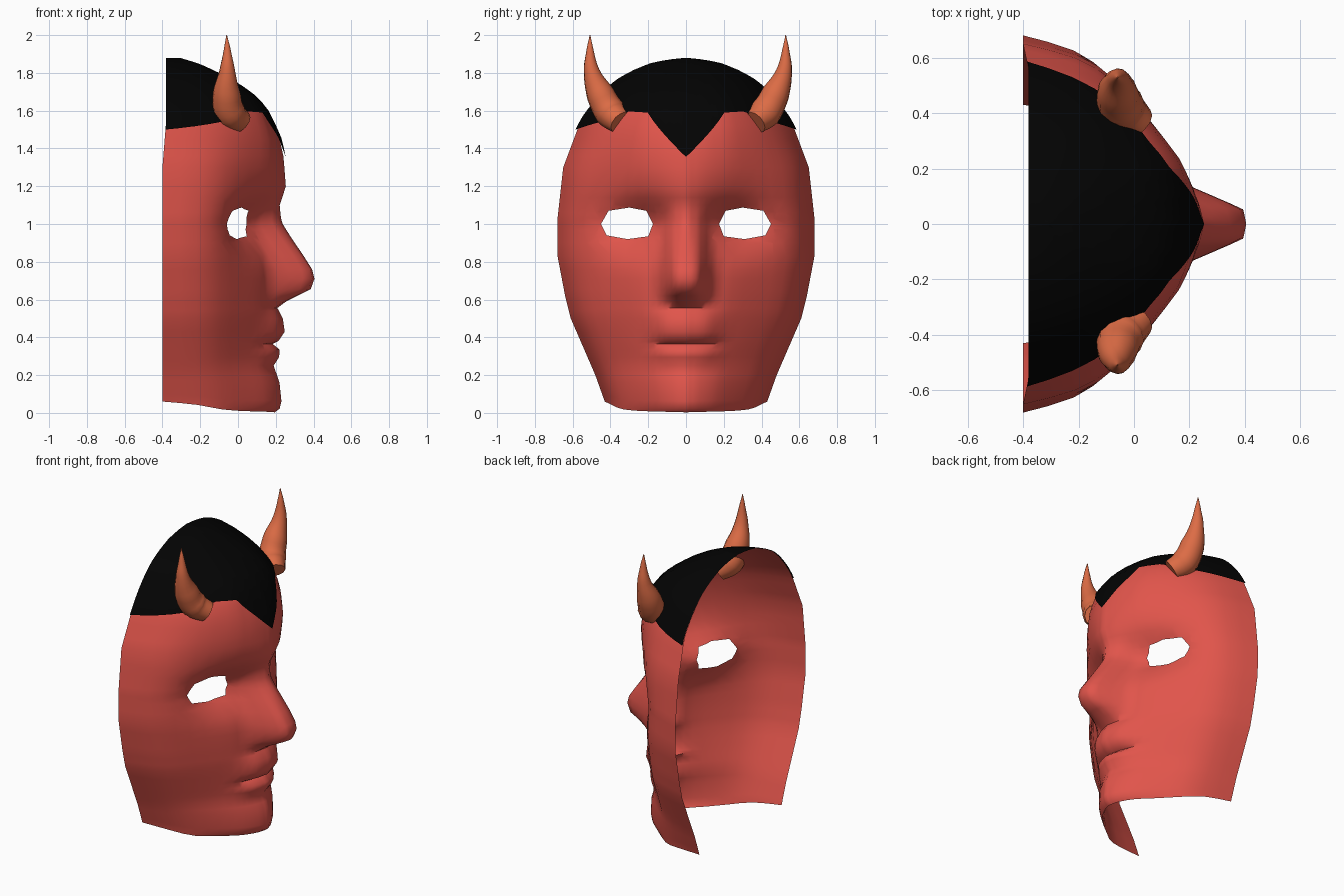
import bpy, bmesh
from math import sin, pi, exp
from mathutils import Vector

if "Cube" in bpy.data.objects:
    bpy.data.objects.remove(bpy.data.objects["Cube"])


def lerp(points, v):
    """Piecewise linear lookup in a list of (key, value)."""
    if v <= points[0][0]:
        return points[0][1]
    for (a, p), (b, q) in zip(points, points[1:]):
        if v <= b:
            return p + (q - p) * (v - a) / (b - a)
    return points[-1][1]


# Profiles: half width, plain centre line, features and cross-sections
WIDTH = [(0, .42), (.06, .43), (.2, .48), (.5, .61), (.62, .64), (.83, .68), (1.03, .68), (1.3, .65),
         (1.5, .575), (1.56, .545), (1.63, .495), (1.7, .435), (1.76, .37), (1.81, .285), (1.85, .19), (1.87, .1), (1.88, 0)]
CENTRE = [(0, .19), (.02, .22), (.06, .23), (.16, .22), (.26, .185), (.54, .205), (1.0, .205), (1.2, .255), (1.36, .24),
          (1.45, .22), (1.52, .19), (1.6, .15), (1.67, .095), (1.74, 0), (1.8, -.11), (1.85, -.22), (1.88, -.32)]
NOSE = [(.555, 0), (.59, .05), (.655, .18), (.71, .2), (.76, .188), (.9, .105), (1.03, .03), (1.1, 0)]
LIPS = [(.25, 0), (.295, .03), (.335, .03), (.365, -.01), (.38, .02), (.43, .05), (.5, .035), (.54, .012), (.56, 0)]
CHEEK = [(0, 1), (.12, .975), (.2, .945), (.29, .905), (.38, .85), (.47, .78), (.57, .70), (.68, .605), (.78, .515),
         (.86, .415), (.92, .3), (.965, .15), (1, 0)]
BROW = [(0, 1), (.2, .98), (.38, .93), (.47, .87), (.57, .79), (.68, .68), (.8, .52), (.89, .35), (.95, .18), (1, 0)]
HAIRLINE = [(0, 1.355), (.38, 1.59), (.6, 1.597), (.75, 1.55), (.89, 1.525), (1, 1.5)]
BOTTOM = [(0, .003), (.6, .01), (.82, .02), (1, .06)]
EYE = [(.175, 1.0), (.2, .935), (.31, .92), (.42, .94), (.45, 1.0), (.41, 1.07), (.3, 1.087), (.21, 1.07)]
COLUMNS = [0, .04, .08, .115, .16, .2, .25, .31, .38, .47, .57, .68, .78, .86, .92, .965, 1]


def surface(q, z, grow=0.0):
    """Point on the mask at height z; q runs -1..1 from side to side."""
    a = abs(q)
    back = lerp([(1.3, -.4), (1.55, -.38)], z)
    y = a * lerp(WIDTH, z)
    high = lerp([(1.25, 0), (1.58, 1)], z)
    section = lerp(CHEEK, a) * (1 - high) + lerp(BROW, a) * high
    x = back + (lerp(CENTRE, z) - back) * section
    # nose with a flat ridge and sloping sides, then lips
    ridge = lerp([(.68, .05), (1.03, .075)], z)
    foot = lerp([(.62, .15), (.75, .155), (1.03, .11)], z)
    x += lerp(NOSE, z) * lerp([(ridge, 1), (foot, 0)], y)
    x += lerp(LIPS, z) * lerp([(.11, 1), (.21, 0)], y)
    # eye sockets
    x -= .135 * exp(-((y - .25) / .17) ** 2 - ((z - 1.0) / .14) ** 2)
    x += grow * (1 - a ** 4)
    y *= 1 + grow * 1.5
    return Vector((x, y if q > 0 else -y, z))


def material(name, color):
    m = bpy.data.materials.new(name)
    m.diffuse_color = (*color, 1)
    m.use_nodes = True
    m.node_tree.nodes["Principled BSDF"].inputs["Base Color"].default_value = m.diffuse_color
    return m


def grid(bm, rows, point):
    """Sheet of quads; point(q, r) gives each position."""
    qs = [-c for c in COLUMNS[:0:-1]] + COLUMNS
    v = [[bm.verts.new(point(q, r)) for q in qs] for r in rows]
    for lo, hi in zip(v, v[1:]):
        for i in range(len(qs) - 1):
            bm.faces.new((lo[i], lo[i + 1], hi[i + 1], hi[i]))


def finish(bm, name, mat, angle=60):
    bmesh.ops.remove_doubles(bm, verts=bm.verts, dist=.0005)
    me = bpy.data.meshes.new(name)
    bm.to_mesh(me)
    bm.free()
    ob = bpy.data.objects.new(name, me)
    bpy.context.collection.objects.link(ob)
    me.materials.append(mat)
    bpy.ops.object.select_all(action='DESELECT')
    ob.select_set(True)
    bpy.context.view_layer.objects.active = ob
    bpy.ops.object.shade_smooth_by_angle(angle=angle * pi / 180)
    return ob


def cut_eye(bm, side):
    """Slice the sheet along the eye outline and drop the inside."""
    pts = [Vector((0, side * y, z)) for y, z in EYE]
    edges = []
    mid = sum(pts, Vector()) / len(pts)
    for p, q in zip(pts, pts[1:] + pts[:1]):
        n = Vector((1, 0, 0)).cross(q - p).normalized()
        edges.append((p, n if n.dot(mid - p) < 0 else -n))
    for p, n in edges:
        faces = [f for f in bm.faces
                 if any(.16 < side * v.co.y < .47 for v in f.verts)
                 and max(v.co.z for v in f.verts) > .915 and min(v.co.z for v in f.verts) < 1.09]
        geom = set(faces)
        for f in faces:
            geom.update(f.edges)
            geom.update(f.verts)
        bmesh.ops.bisect_plane(bm, geom=list(geom), dist=1e-5, plane_co=p, plane_no=n)
    inside = []
    for f in bm.faces:
        c = f.calc_center_median()
        if all((c - p).dot(n) < 0 for p, n in edges):
            inside.append(f)
    bmesh.ops.delete(bm, geom=inside, context='FACES')


red = material("red_skin", (.75, .09, .07))
black = material("black_hair", (.001, .001, .001))
orange = material("orange_horn", (.72, .15, .06))

# Face shell with eye holes; rows follow the profile heights
heights = [0]
for z in sorted([p[0] for p in WIDTH + CENTRE + NOSE + LIPS] + [.93, .97, 1.06, 1.14]):
    if z - heights[-1] > .012 and z < 1.86:
        heights.append(z)


def face_point(q, z):
    if z < .2:
        low = lerp(BOTTOM, abs(q))
        z = low + z * (.2 - low) / .2
    return surface(q, z)


bm = bmesh.new()
grid(bm, heights, face_point)
for side in (1, -1):
    cut_eye(bm, side)
finish(bm, "mask_face", red)


# Hair cap with a pointed hairline
def hair_point(q, s):
    low = lerp(HAIRLINE, abs(q))
    return surface(q, low + (1.88 - low) * sin(s * pi / 2), .012)


bm = bmesh.new()
grid(bm, [j / 16 for j in range(17)], hair_point)
finish(bm, "hair_cap", black)

# Horns: tapered, upward curving tubes
HORN = [(.012, .355, 1.538, .066), (-.042, .41, 1.59, .084), (-.06, .465, 1.69, .074),
        (-.057, .51, 1.81, .042), (-.057, .518, 1.92, .019), (-.06, .518, 2.0, .002)]
for side, label in ((1, "left_horn"), (-1, "right_horn")):
    cu = bpy.data.curves.new(label, 'CURVE')
    cu.dimensions = '3D'
    cu.bevel_depth = 1
    cu.bevel_resolution = 4
    cu.resolution_u = 5
    cu.use_fill_caps = True
    sp = cu.splines.new('BEZIER')
    sp.bezier_points.add(len(HORN) - 1)
    for bp, (x, y, z, r) in zip(sp.bezier_points, HORN):
        bp.co = (x, side * y + .01, z)
        bp.radius = r
        bp.handle_left_type = bp.handle_right_type = 'AUTO'
    tmp = bpy.data.objects.new(label + "_path", cu)
    bpy.context.collection.objects.link(tmp)
    bpy.context.view_layer.update()
    bm = bmesh.new()
    bm.from_mesh(tmp.evaluated_get(bpy.context.evaluated_depsgraph_get()).to_mesh())
    bpy.data.objects.remove(tmp)
    finish(bm, label, orange, 50)

# Turn the shell normals outward
for ob in bpy.context.scene.objects:
    if ob.name in ("mask_face", "hair_cap"):
        if sum(p.normal.x * p.area for p in ob.data.polygons) < 0:
            ob.data.flip_normals()
